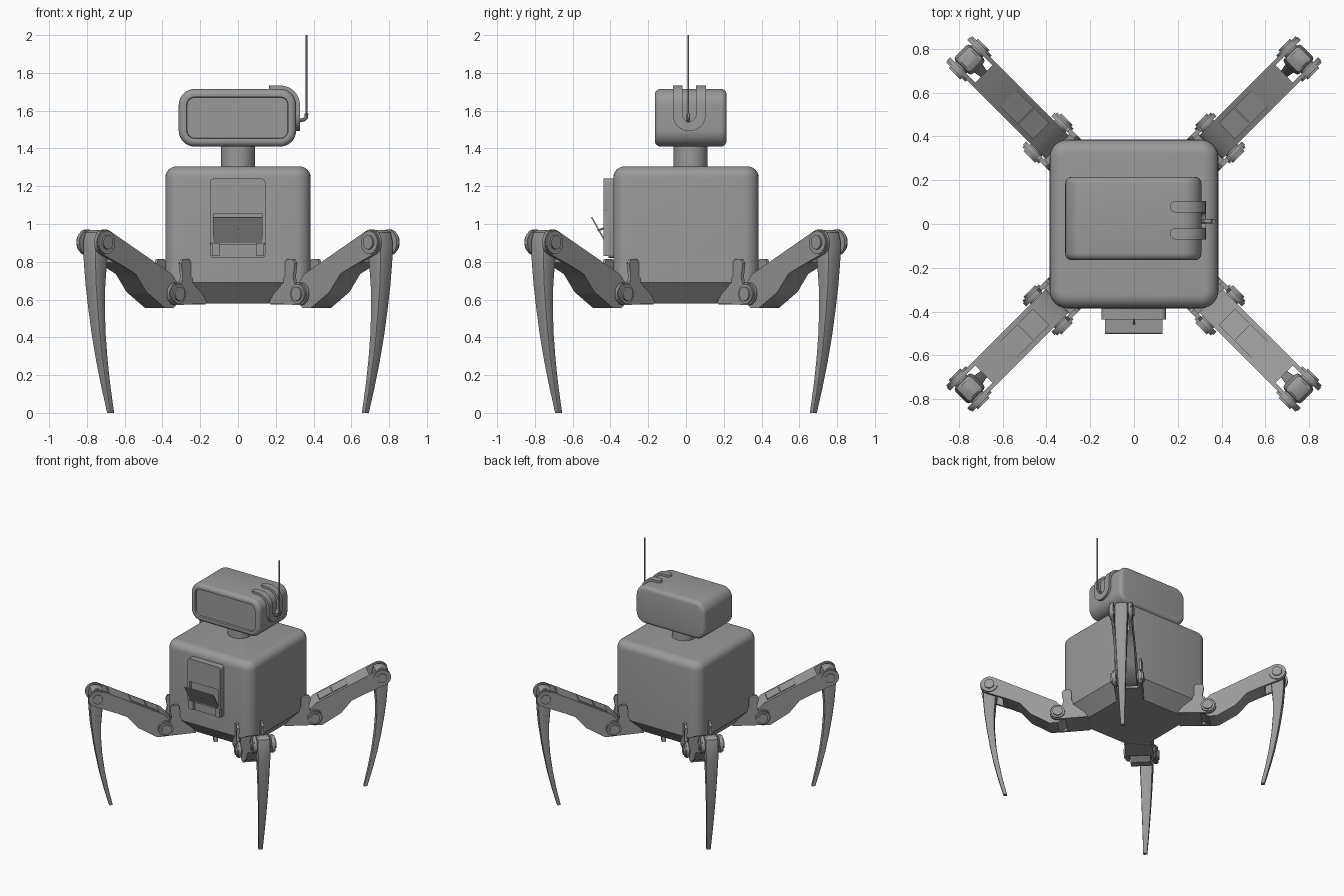
import bpy, bmesh, math
from mathutils import Matrix, Vector

if "Cube" in bpy.data.objects:
    bpy.data.objects.remove(bpy.data.objects["Cube"])

grey = bpy.data.materials.new("grey_metal")
grey.diffuse_color = (0.32, 0.32, 0.32, 1)
grey.use_nodes = True
grey.node_tree.nodes["Principled BSDF"].inputs["Base Color"].default_value = grey.diffuse_color


def finish(name, bm, angle=35):
    bmesh.ops.recalc_face_normals(bm, faces=bm.faces)
    me = bpy.data.meshes.new(name)
    bm.to_mesh(me)
    bm.free()
    me.materials.append(grey)
    ob = bpy.data.objects.new(name, me)
    bpy.context.collection.objects.link(ob)
    bpy.ops.object.select_all(action='DESELECT')
    bpy.context.view_layer.objects.active = ob
    ob.select_set(True)
    bpy.ops.object.shade_smooth_by_angle(angle=math.radians(angle))
    return ob


def loft(name, rings):
    """Skin a list of equal-length rings and cap both ends."""
    bm = bmesh.new()
    vs = [[bm.verts.new(p) for p in ring] for ring in rings]
    n = len(vs[0])
    for a, b in zip(vs, vs[1:]):
        for i in range(n):
            j = (i + 1) % n
            bm.faces.new((a[i], a[j], b[j], b[i]))
    bm.faces.new(vs[0])
    bm.faces.new(vs[-1])
    return finish(name, bm)


def prism(name, pts, a, b):
    """Profile in x,z extruded along y from a to b."""
    return loft(name, [[(x, y, z) for x, z in pts] for y in (a, b)])


def box(name, x0, x1, y0, y1, z0, z1):
    return prism(name, [(x0, z0), (x1, z0), (x1, z1), (x0, z1)], y0, y1)


def arc(cx, cz, r, a0, a1, n=10):
    return [(cx + r * math.cos(math.radians(a0 + (a1 - a0) * i / n)),
             cz + r * math.sin(math.radians(a0 + (a1 - a0) * i / n))) for i in range(n + 1)]


def rrect(cx, cy, hx, hy, r, n=6):
    out = []
    for k, (sx, sy) in enumerate(((1, 1), (-1, 1), (-1, -1), (1, -1))):
        out += arc(cx + sx * (hx - r), cy + sy * (hy - r), r, 90 * k, 90 * k + 90, n)
    return out


def tube(name, path, r, n=10):
    """Round rod along a path."""
    P = [Vector(p) for p in path]
    rings = []
    for i, p in enumerate(P):
        t = (P[min(i + 1, len(P) - 1)] - P[max(i - 1, 0)]).normalized()
        q = t.to_track_quat('Z', 'Y')
        rings.append([p + q @ Vector((x, y, 0)) for x, y in arc(0, 0, r, 0, 360 - 360 / n, n - 1)])
    return loft(name, rings)


# Body: rounded box with a tapered belly and a rounded top edge
levels = [(0.58, 0.29, 0.04), (0.69, 0.385, 0.08)]
levels += [(1.245 + 0.06 * math.sin(t), 0.325 + 0.06 * math.cos(t), 0.02 + 0.06 * math.cos(t))
           for t in [math.radians(15 * i) for i in range(7)]]
loft("body", [[(x, y, z) for x, y in rrect(0, 0, h, h, r)] for z, h, r in levels])

# Neck
tube("neck", [(0, 0.024, 1.29), (0, 0.024, 1.43)], 0.09, 32)

# Head: rounded block with a recessed face panel
slices = [(-0.15, 0.045), (-0.163, 0.042), (-0.165, 0.03)]
slices += [(-0.135 - 0.03 * math.cos(t), 0.03 - 0.03 * math.sin(t))
           for t in [math.radians(22.5 * i) for i in range(1, 5)]]
slices += [(0.185 + 0.03 * math.sin(t), 0.03 - 0.03 * math.cos(t))
           for t in [math.radians(22.5 * i) for i in range(5)]]
loft("head", [[(x, y, z) for x, z in rrect(-0.003, 1.5625, 0.311 - d, 0.1525 - d, 0.085 - d, 8)]
              for y, d in slices])

# Strap on the head side: two fingers over the top joined by a U below
outer = [(0.19, 1.733)] + arc(0.225, 1.63, 0.103, 90, 0, 10) + [(0.328, 1.578)]
inner = [(0.19, 1.705)] + arc(0.225, 1.63, 0.075, 90, 0, 10) + [(0.30, 1.578)]
cy = 0.0175
for i, (y0, y1) in enumerate(((-0.07, -0.018), (0.053, 0.105))):
    prism("strap_finger_%d" % i, outer + inner[::-1], y0, y1)
    mid = (y0 + y1) / 2
    tip = [(x, y) for x, y in arc(0.19, mid, 0.026, 90, 270, 10)]
    loft("strap_tip_%d" % i, [[(x, y, z) for x, y in tip] for z in (1.705, 1.733)])
u_shape = arc(cy, 1.579, 0.0875, 180, 360, 16) + arc(cy, 1.579, 0.0355, 360, 180, 16)
loft("strap_u", [[(x, y, z) for y, z in u_shape] for x in (0.30, 0.328)])

# Antenna with its curved socket
tube("antenna_socket", [(0.30, 0.012, 1.545), (0.325, 0.012, 1.547), (0.35, 0.012, 1.553),
                        (0.361, 0.012, 1.563), (0.363, 0.012, 1.585)], 0.01)
tube("antenna", [(0.363, 0.012, 1.56), (0.363, 0.012, 2.0)], 0.005, 8)

# Chest dispenser: plate with a framed opening, tilted flap and lower feet
prism("chest_plate", rrect(-0.002, 1.03, 0.147, 0.21, 0.02, 4), -0.41, -0.37)
prism("chest_upper_cover", rrect(-0.002, 1.148, 0.147, 0.092, 0.02, 4), -0.437, -0.40)
for s in (-1, 1):
    x = -0.002 + s * 0.138
    box("chest_side_frame", x - 0.009, x + 0.009, -0.437, -0.40, 0.90, 1.07)
    box("chest_foot", s * 0.118 - 0.02, s * 0.118 + 0.02, -0.437, -0.40, 0.83, 0.90)
box("chest_sill", -0.145, 0.143, -0.425, -0.40, 0.89, 0.907)
loft("chest_flap", [[(x, -0.428, 0.90), (x, -0.503, 1.035), (x, -0.497, 1.038), (x, -0.42, 0.903)]
                    for x in (-0.132, 0.13)])
tube("flap_stay", [(0, -0.468, 0.965), (0, -0.40, 0.99)], 0.005, 8)

# One leg along +x; the other three are turned copies
leg = []
HIP, KNEE = (0.555, 0.63), (1.065, 0.903)

# Femur beam, with a thin tile set on its upper face
femur = arc(HIP[0], HIP[1], 0.06, 250, 130, 8) + [
    (0.57, 0.735), (0.97, 0.932), (0.97, 0.795), (0.84, 0.735), (0.76, 0.64), (0.62, 0.555), (0.56, 0.555)]
leg.append(prism("femur", femur, -0.075, 0.075))


def top_z(r):
    return 0.735 + (r - 0.57) * 0.4925


for a, b in ((0.60, 0.69), (0.70, 0.81)):
    tile = [(a, top_z(a) - 0.01), (b, top_z(b) - 0.01), (b, top_z(b) + 0.007), (a, top_z(a) + 0.007)]
    leg.append(prism("femur_tile", tile, -0.052, 0.052))

# Hip bracket cheek outline
bracket = arc(HIP[0], HIP[1], 0.06, -100, 120, 14) + [
    (0.515, 0.72), (0.527, 0.79), (0.512, 0.815), (0.47, 0.815), (0.455, 0.80),
    (0.452, 0.72), (0.40, 0.67), (0.33, 0.58)]
# Knee fork cheek outline
fork = arc(*KNEE, 0.068, -75, 110, 14) + [(0.93, 0.912), (0.93, 0.776)]

for s in (-1, 1):
    leg.append(prism("hip_bracket", bracket, s * 0.082, s * 0.102))
    leg.append(prism("knee_fork", fork, s * 0.055, s * 0.075))
    leg.append(prism("hip_pin", arc(*HIP, 0.037, 0, 345, 23), s * 0.06, s * 0.122))
    leg.append(prism("hip_washer", arc(*HIP, 0.052, 0, 345, 23), s * 0.10, s * 0.112))
    leg.append(prism("knee_washer", arc(*KNEE, 0.062, 0, 345, 23), s * 0.07, s * 0.084))
    leg.append(prism("knee_pin", arc(*KNEE, 0.037, 0, 345, 23), s * 0.03, s * 0.094))
leg.append(box("hip_bracket_floor", 0.33, 0.50, -0.085, 0.085, 0.575, 0.59))

# Tibia: curved tapering claw given as (z, inner r, outer r, half width)
claw = [(0.968, 1.045, 1.085, 0.035), (0.955, 1.02, 1.105, 0.046), (0.90, 1.005, 1.118, 0.05),
        (0.80, 1.02, 1.115, 0.048), (0.68, 1.03, 1.105, 0.043), (0.55, 1.03, 1.088, 0.038),
        (0.42, 1.02, 1.067, 0.033), (0.28, 1.00, 1.04, 0.027), (0.14, 0.973, 1.006, 0.021),
        (0.0, 0.94, 0.967, 0.015)]
leg.append(loft("tibia", [[(x, y, z) for x, y in rrect((a + b) / 2, 0, (b - a) / 2, w, (b - a) * 0.15, 2)]
                          for z, a, b, w in claw]))

for ob in leg:
    ob.matrix_world = Matrix.Rotation(math.radians(45), 4, 'Z')
    for k in range(1, 4):
        c = ob.copy()
        c.matrix_world = Matrix.Rotation(math.radians(45 + 90 * k), 4, 'Z')
        bpy.context.collection.objects.link(c)
